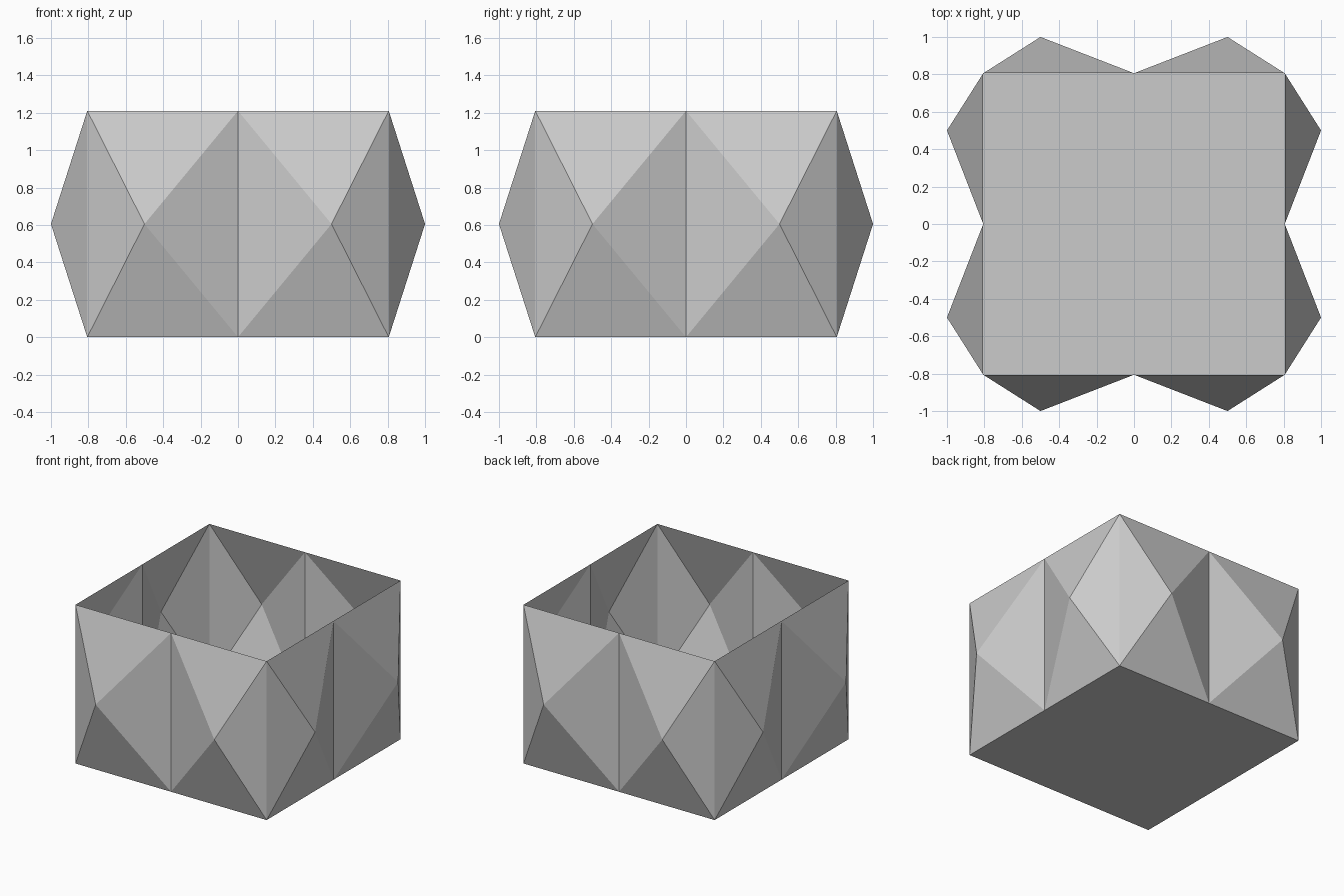
import bpy, bmesh
from math import pi
from mathutils import Matrix

if "Cube" in bpy.data.objects:
    bpy.data.objects.remove(bpy.data.objects["Cube"])

HALF = 0.806     # half width of the square base
HEIGHT = 1.21
APEX = (0.5, -1.0, HEIGHT / 2)


def faceted_panel(bm, side, turn):
    """One four-sided pyramid covering half a wall, its apex pointing outwards."""
    rot = Matrix.Rotation(turn, 4, 'Z')
    corners = [(0, 0), (HALF, 0), (HALF, HEIGHT), (0, HEIGHT)]
    ring = [bm.verts.new(rot @ Matrix.Diagonal((side, 1, 1, 1)) @ Matrix.Translation((x, -HALF, z)).translation)
            for x, z in corners]
    tip = bm.verts.new(rot @ Matrix.Translation((side * APEX[0], APEX[1], APEX[2])).translation)
    for i in range(4):
        face = [ring[i], ring[(i + 1) % 4], tip]
        bm.faces.new(face if side > 0 else face[::-1])


bm = bmesh.new()

# four walls, each a mirrored pair of panels
for k in range(4):
    for side in (1, -1):
        faceted_panel(bm, side, k * pi / 2)

# flat square floor, facing down
floor = [bm.verts.new((x, y, 0)) for x, y in
         ((-HALF, -HALF), (-HALF, 0), (-HALF, HALF), (0, HALF),
          (HALF, HALF), (HALF, 0), (HALF, -HALF), (0, -HALF))]
bm.faces.new(floor)

# weld the shared edges into one open-topped shell
bmesh.ops.remove_doubles(bm, verts=bm.verts[:], dist=0.001)

mesh = bpy.data.meshes.new("faceted_planter")
bm.to_mesh(mesh)
bm.free()
planter = bpy.data.objects.new("faceted_planter", mesh)
bpy.context.collection.objects.link(planter)
